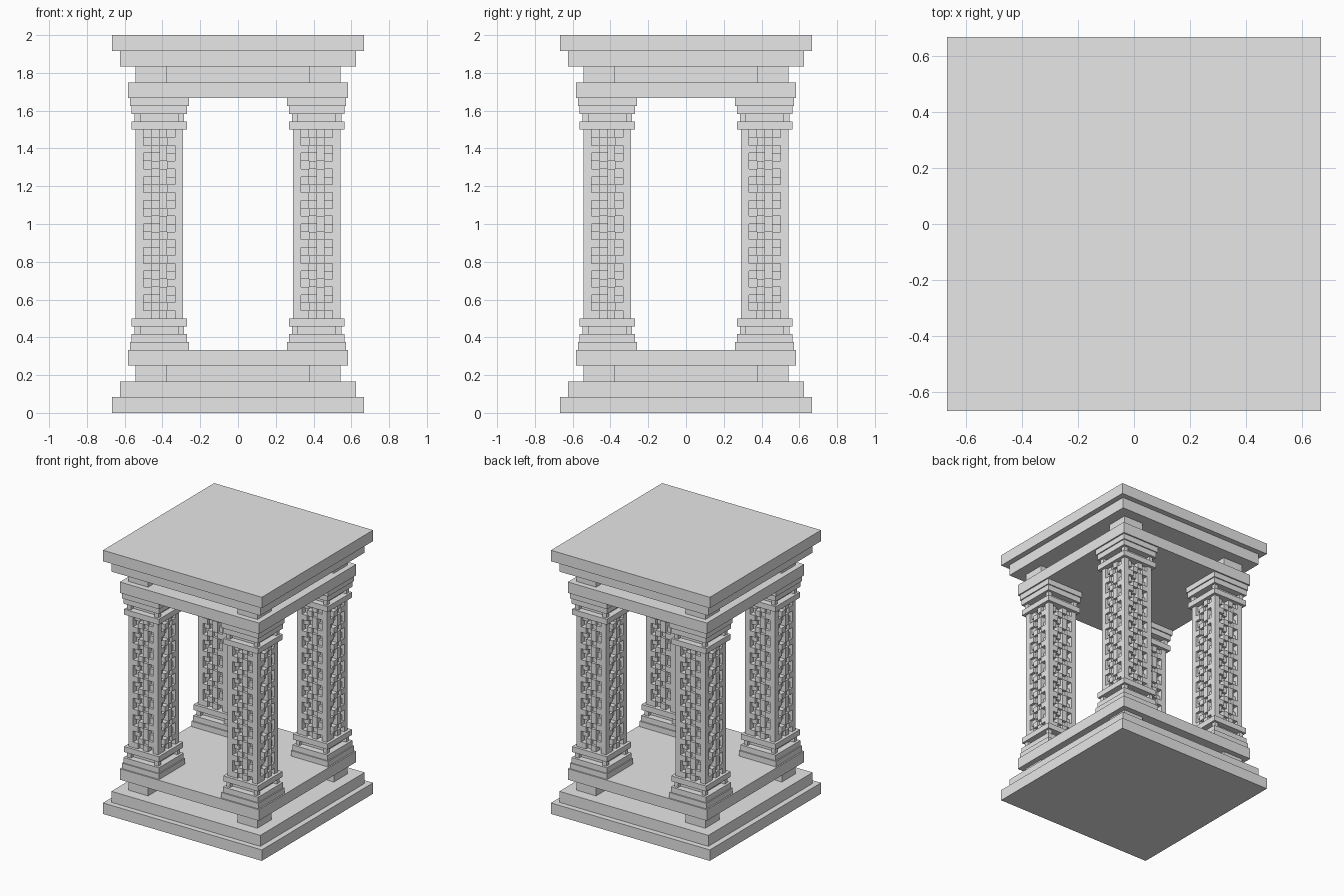
import bpy
import bmesh
from mathutils import Matrix, Vector

if "Cube" in bpy.data.objects:
    bpy.data.objects.remove(bpy.data.objects["Cube"], do_unlink=True)

U = 1 / 24  # building module
SIGNS = (-1, 1)
CORNERS = [(sx, sy) for sx in SIGNS for sy in SIGNS]

stone = bpy.data.materials.new("grey stone")
stone.use_nodes = True
stone.diffuse_color = (0.8, 0.8, 0.8, 1)
stone.node_tree.nodes["Principled BSDF"].inputs["Base Color"].default_value = (0.8, 0.8, 0.8, 1)


def add_box(bm, center, size, turn=Matrix()):
    matrix = turn @ Matrix.Translation(center) @ Matrix.Diagonal(Vector(size)).to_4x4()
    bmesh.ops.create_cube(bm, size=1, matrix=matrix)


def add_layer(bm, half, low, high):
    add_box(bm, (0, 0, (low + high) / 2), (2 * half, 2 * half, high - low))


def add_corners(bm, inner, outer, low, high):
    mid, width = (inner + outer) / 2, outer - inner
    for sx, sy in CORNERS:
        add_box(bm, (sx * mid, sy * mid, (low + high) / 2), (width, width, high - low))


def make_mesh(name, bm):
    mesh = bpy.data.meshes.new(name)
    bm.to_mesh(mesh)
    bm.free()
    mesh.materials.append(stone)
    return mesh


def place(name, mesh, location=(0, 0, 0)):
    obj = bpy.data.objects.new(name, mesh)
    obj.location = location
    bpy.context.scene.collection.objects.link(obj)
    return obj


def span(low, high, top):
    # Mirror a height range about mid height for the upper half
    return (2 - high, 2 - low) if top else (low, high)


# Stepped base and matching roof
for name, top in (("base", False), ("roof", True)):
    for part, half, low in (("outer_slab", 16, 0), ("step_slab", 15, 2), ("core", 9.6, 4), ("floor_slab", 14, 6)):
        bm = bmesh.new()
        add_layer(bm, half * U, *span(low * U, (low + 2) * U, top))
        place(f"{name}_{part}", make_mesh(f"{name}_{part}", bm))
    bm = bmesh.new()
    add_corners(bm, 9 * U, 13 * U, *span(4 * U, 6 * U, top))
    place(f"{name}_corner_blocks", make_mesh(f"{name}_corner_blocks", bm))

# Column shaft: recessed core and four corner posts
bm = bmesh.new()
add_layer(bm, 2 * U, 12 * U, 36 * U)
add_corners(bm, 2 * U, 3 * U, 12 * U, 36 * U)
shaft = make_mesh("column_shaft", bm)

# Carved blocks on all four sides of the shaft
bm = bmesh.new()
MOTIF = ("XoX.", ".XoX", "o.Xo")
DEPTH = {"X": U, "o": 0.5 * U}
for quarter in range(4):
    turn = Matrix.Rotation(quarter * 1.5707963, 4, "Z")
    for row in range(24):
        for col, mark in enumerate(MOTIF[row % 3]):
            if mark in DEPTH:
                d = DEPTH[mark]
                center = ((col - 1.5) * U, -2 * U - d / 2, (row + 12.5) * U)
                add_box(bm, center, (U, d, U), turn)
carving = make_mesh("column_carving", bm)

# Column foot and capital rings
rings = {}
for name, top in (("foot", False), ("capital", True)):
    bm = bmesh.new()
    for half, low in ((3.75, 8), (3.55, 9), (2.4, 10), (3.5, 11)):
        add_layer(bm, half * U, *span(low * U, (low + 1) * U, top))
    add_corners(bm, 2.4 * U, 3.13 * U, *span(10 * U, 11 * U, top))
    rings[name] = make_mesh(f"column_{name}", bm)

# Four columns sharing the same meshes
for sx, sy in CORNERS:
    side = ("front" if sy < 0 else "back") + ("_left" if sx > 0 else "_right")
    spot = (sx * 10 * U, sy * 10 * U, 0)
    place(f"{side}_column_shaft", shaft, spot)
    place(f"{side}_column_carving", carving, spot)
    for name, mesh in rings.items():
        place(f"{side}_column_{name}", mesh, spot)
